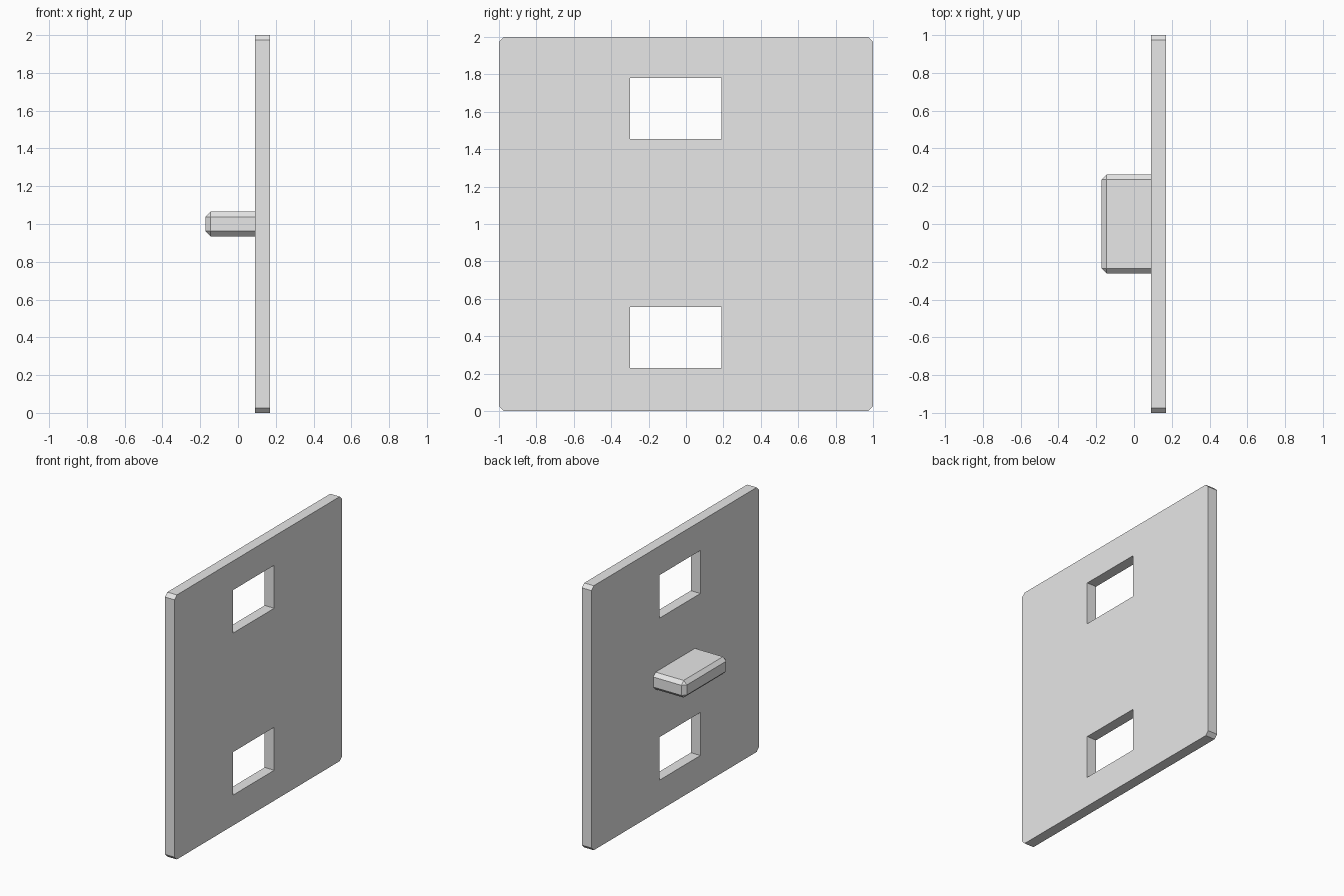
import bpy
import bmesh

default = bpy.data.objects.get("Cube")
if default:
    bpy.data.objects.remove(default, do_unlink=True)

CHAMFER = 0.027

# Single plain grey
grey = bpy.data.materials.new("light_grey")
grey.use_nodes = True
grey.diffuse_color = (0.8, 0.8, 0.8, 1)
grey.node_tree.nodes["Principled BSDF"].inputs["Base Color"].default_value = (0.8, 0.8, 0.8, 1)


def box(name, low, high, edge_rule=None):
    """Box between two corners; edges passing edge_rule get a flat chamfer."""
    bm = bmesh.new()
    bmesh.ops.create_cube(bm, size=1)
    for v in bm.verts:
        v.co = [(a + b) / 2 + c * (b - a) for a, b, c in zip(low, high, v.co)]
    if edge_rule:
        edges = [e for e in bm.edges if edge_rule(e)]
        bmesh.ops.bevel(bm, geom=edges, offset=CHAMFER, segments=1,
                        profile=0.5, affect='EDGES')
    mesh = bpy.data.meshes.new(name)
    bm.to_mesh(mesh)
    bm.free()
    mesh.materials.append(grey)
    obj = bpy.data.objects.new(name, mesh)
    bpy.context.collection.objects.link(obj)
    return obj


def runs_along_x(edge):
    return abs(edge.verts[0].co.x - edge.verts[1].co.x) > 0.01


# Upright plate with clipped corners
PLATE_BACK, PLATE_FRONT = 0.09, 0.17
plate = box("plate", (PLATE_BACK, -1, 0), (PLATE_FRONT, 1, 2), runs_along_x)

# Two rectangular windows through the plate
for label, bottom, top in (("lower", 0.23, 0.555), ("upper", 1.455, 1.78)):
    cutter = box(label + "_window_cutter", (0, -0.3, bottom), (0.3, 0.19, top))
    cutter.hide_render = True
    cutter.hide_set(True)
    cut = plate.modifiers.new(label + "_window", 'BOOLEAN')
    cut.operation = 'DIFFERENCE'
    cut.solver = 'EXACT'
    cut.object = cutter

# Chamfered tab on the -x face, left square where it meets the plate
box("tab", (-0.172, -0.262, 0.935), (PLATE_BACK, 0.262, 1.065),
    lambda e: runs_along_x(e) or e.verts[0].co.x < 0)
